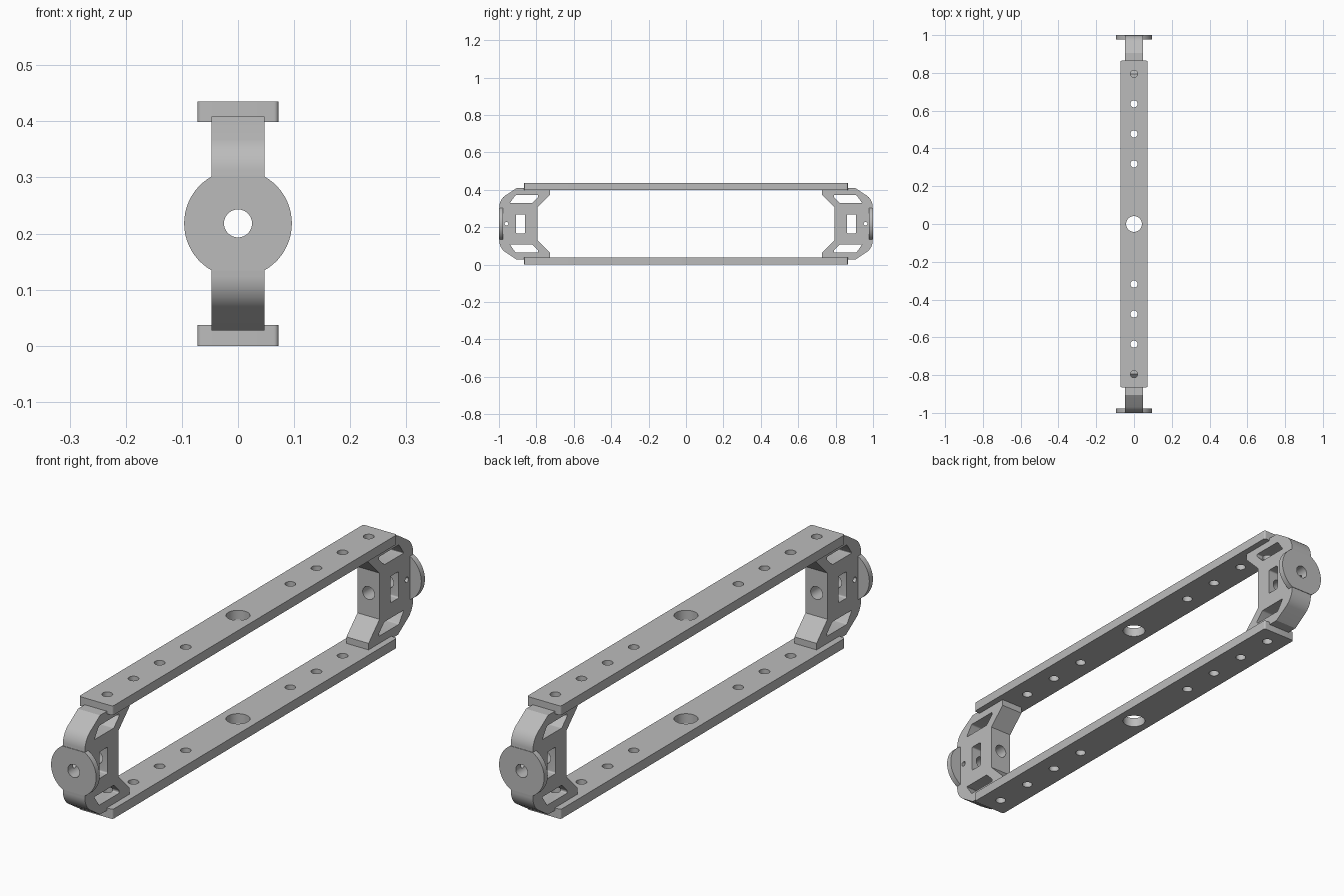
import bpy, bmesh
from math import sin, cos, pi, radians
from mathutils import Matrix, Vector

old = bpy.data.objects.get("Cube")
if old:
    bpy.data.objects.remove(old)

MID = 0.218           # height of the axle line
grey = bpy.data.materials.new("light grey metal")
grey.use_nodes = True
colour = (0.5, 0.5, 0.5, 1)
grey.diffuse_color = colour
grey.node_tree.nodes["Principled BSDF"].inputs["Base Color"].default_value = colour


def prism(name, points, start, direction, bevel=None, width=0):
    """Extrude a closed 3D outline; optionally round the edges chosen by a rule."""
    bm = bmesh.new()
    face = bm.faces.new([bm.verts.new(Vector(p) + Vector(start)) for p in points])
    out = bmesh.ops.extrude_face_region(bm, geom=[face])
    moved = [v for v in out["geom"] if isinstance(v, bmesh.types.BMVert)]
    bmesh.ops.translate(bm, verts=moved, vec=direction)
    bmesh.ops.recalc_face_normals(bm, faces=bm.faces)
    if bevel:
        edges = [e for e in bm.edges if bevel(e.verts[0].co, e.verts[1].co)]
        bmesh.ops.bevel(bm, geom=edges, offset=width, segments=5, profile=0.5, affect="EDGES")
    mesh = bpy.data.meshes.new(name)
    bm.to_mesh(mesh)
    bm.free()
    mesh.materials.append(grey)
    obj = bpy.data.objects.new(name, mesh)
    bpy.context.collection.objects.link(obj)
    return obj


def rod(radius, centre, axis, length):
    """Round cutter centred on a point along the x, y or z axis."""
    bm = bmesh.new()
    turn = Vector((0, 0, 1)).rotation_difference(Vector(axis)).to_matrix().to_4x4()
    bmesh.ops.create_cone(bm, cap_ends=True, segments=32, radius1=radius, radius2=radius,
                          depth=length, matrix=Matrix.Translation(centre) @ turn)
    mesh = bpy.data.meshes.new("cutter")
    bm.to_mesh(mesh)
    bm.free()
    obj = bpy.data.objects.new("cutter", mesh)
    bpy.context.collection.objects.link(obj)
    return obj


def cut(obj, cutters):
    for c in cutters:
        c.hide_render = True
        mod = obj.modifiers.new("cut", "BOOLEAN")
        mod.operation, mod.solver, mod.object = "DIFFERENCE", "EXACT", c
        select(obj)
        bpy.ops.object.modifier_apply(modifier=mod.name)
        bpy.data.objects.remove(c)


def select(obj):
    bpy.ops.object.select_all(action="DESELECT")
    obj.select_set(True)
    bpy.context.view_layer.objects.active = obj


def smooth(obj):
    select(obj)
    bpy.ops.object.shade_smooth_by_angle(angle=radians(25))


# Drilled rails
def upright(a, b):
    return abs(a.z - b.z) > 0.01


for name, low, high in (("bottom_rail", 0, 0.037), ("top_rail", 0.399, 0.435)):
    w, l = 0.072, 0.865
    rail = prism(name, [(-w, -l, 0), (w, -l, 0), (w, l, 0), (-w, l, 0)], (0, 0, low),
                 (0, 0, high - low), upright, 0.008)
    middle = (low + high) / 2
    holes = [rod(0.042, (0, 0, middle), (0, 0, 1), 0.1)]
    holes += [rod(0.019, (0, s * 0.159 * k, middle), (0, 0, 1), 0.1)
              for s in (-1, 1) for k in (2, 3, 4, 5)]
    cut(rail, holes)
    smooth(rail)

# End brackets: half outlines as (distance from the end, height above the axle)
HALF = [(0.002, 0.13), (0.094, 0.191), (0.273, 0.191), (0.273, 0.156), (0.206, 0.089)]
SLOT = [(0.058, 0.11), (0.088, 0.153), (0.21, 0.153), (0.21, 0.143), (0.177, 0.11)]
WINDOW = [(0.09, -0.051), (0.14, -0.051), (0.14, 0.051), (0.09, 0.051)]


def side_outline(points, s, flip=1):
    return [(0, s * (1 - e), MID + flip * z) for e, z in points]


def corner_round(a, b):
    """Outer bend of the bracket."""
    return abs(a.x - b.x) > 0.05 and abs(a.y) > 0.95


def slot_edge(a, b):
    return abs(a.x - b.x) > 0.1


for name, s in (("front", -1), ("back", 1)):
    loop = HALF + [(e, -z) for e, z in reversed(HALF)]
    body = prism(name + "_bracket", side_outline(loop, s), (-0.047, 0, 0),
                 (0.094, 0, 0), corner_round, 0.035)
    through = dict(start=(-0.1, 0, 0), direction=(0.2, 0, 0), bevel=slot_edge)
    cutters = [prism("cutter", side_outline(SLOT, s, f), width=0.004, **through) for f in (-1, 1)]
    cutters.append(prism("cutter", side_outline(WINDOW, s), width=0.006, **through))
    cutters.append(rod(0.01, (0, s * 0.96, MID), (1, 0, 0), 0.3))
    cutters.append(rod(0.025, (0, s * 0.9, MID), (0, 1, 0), 0.5))
    cutters += [rod(0.019, (0, s * 0.795, MID + f * 0.18), (0, 0, 1), 0.08) for f in (-1, 1)]
    cut(body, cutters)
    smooth(body)

    # Round mounting flange, trimmed flat at top and bottom
    arc = [radians(-60.5 + 121 * i / 20) for i in range(21)]
    ring = [(0.096 * cos(a), s, MID + 0.096 * sin(a)) for a in arc + [a + pi for a in arc]]
    flange = prism(name + "_flange", ring, (0, 0, 0), (0, -s * 0.022, 0))
    cut(flange, [rod(0.025, (0, s, MID), (0, 1, 0), 0.2)])
    smooth(flange)
